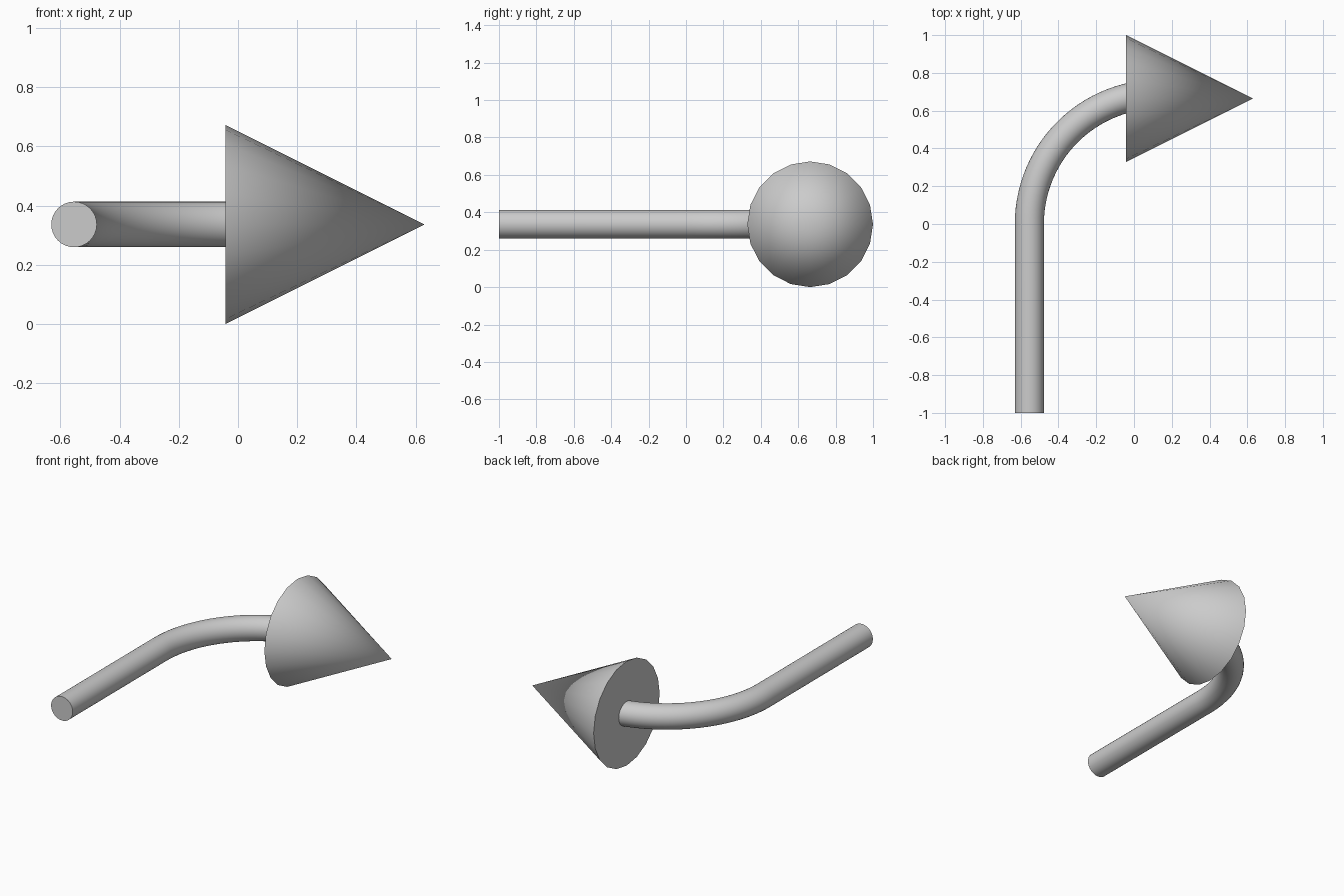
import bpy
from math import sin, cos, pi, radians

if "Cube" in bpy.data.objects:
    bpy.data.objects.remove(bpy.data.objects["Cube"])

R_CONE, R_TUBE, BEND = 0.336, 0.077, 0.688
X0, Z0 = -0.554, 0.336


def finish(obj):
    bpy.ops.object.select_all(action='DESELECT')
    obj.select_set(True)
    bpy.context.view_layer.objects.active = obj
    if obj.type == 'CURVE':
        bpy.ops.object.convert(target='MESH')
    bpy.ops.object.shade_smooth_by_angle(angle=radians(40))


# Arrow shaft: straight run, then a bend that ends just inside the head
path = [(X0, -1.0, Z0)]
steps = 24
for i in range(steps + 1):
    a = radians(79) * i / steps
    path.append((X0 + BEND * (1 - cos(a)), BEND * sin(a), Z0))
curve = bpy.data.curves.new("arrow_shaft", 'CURVE')
curve.dimensions = '3D'
curve.bevel_depth = R_TUBE
curve.bevel_resolution = 14
curve.use_fill_caps = True
spline = curve.splines.new('POLY')
spline.points.add(len(path) - 1)
for point, co in zip(spline.points, path):
    point.co = (*co, 1)
shaft = bpy.data.objects.new("arrow_shaft", curve)
bpy.context.collection.objects.link(shaft)
finish(shaft)

# Arrow head: 20-sided cone pointing to +x
bpy.ops.mesh.primitive_cone_add(vertices=20, radius1=R_CONE, radius2=0,
                                depth=2 * R_CONE,
                                location=(0.63 - R_CONE, 1 - R_CONE, Z0),
                                rotation=(0, pi / 2, 0))
head = bpy.context.object
head.name = "arrow_head"
finish(head)
